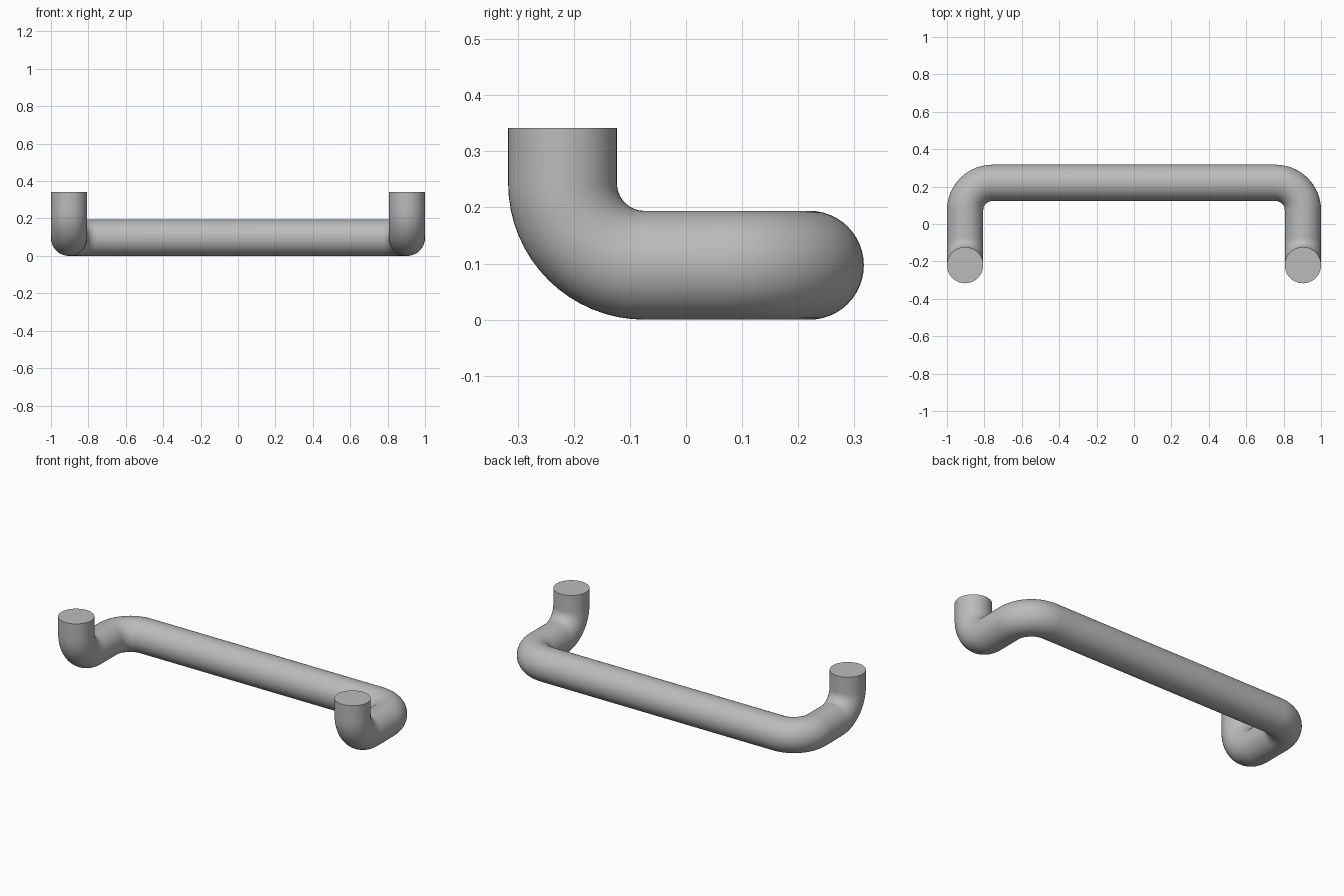
import bpy, bmesh, math
from mathutils import Vector, Matrix

cube = bpy.data.objects.get("Cube")
if cube:
    bpy.data.objects.remove(cube)

TUBE = 0.097      # tube radius
BEND = 0.146      # bend radius on the centre line
SIDES = 48
STEPS = 16

metal = bpy.data.materials.new("grey_metal")
metal.use_nodes = True
colour = (0.5, 0.5, 0.5, 1)
metal.diffuse_color = colour
metal.node_tree.nodes["Principled BSDF"].inputs["Base Color"].default_value = colour

# Corners of the centre line: mounting end, foot, grip, grip, foot, mounting end
x, front, back, low, top = 1 - TUBE, -0.22, 0.22, TUBE, 0.342
half = [Vector((x, front, top)), Vector((x, front, low)), Vector((x, back, low))]
corners = half + [Vector((-p.x, p.y, p.z)) for p in reversed(half)]


def rounded_path(points):
    """Return (position, tangent) pairs with a circular arc at each inner corner."""
    path = [(points[0], (points[1] - points[0]).normalized())]
    for a, b, c in zip(points, points[1:], points[2:]):
        d1, d2 = (b - a).normalized(), (c - b).normalized()
        centre = b - d1 * BEND + d2 * BEND
        for i in range(STEPS + 1):
            t = math.pi / 2 * i / STEPS
            path.append((centre + (d1 * math.sin(t) - d2 * math.cos(t)) * BEND,
                         d1 * math.cos(t) + d2 * math.sin(t)))
    path.append((points[-1], (points[-1] - points[-2]).normalized()))
    return path


# Sweep a circle along the path, turning it with the tangent
bm = bmesh.new()
path = rounded_path(corners)
spin = Matrix.Identity(3)
tangent = path[0][1]
rings = []
for pos, direction in path:
    spin = tangent.rotation_difference(direction).to_matrix() @ spin
    tangent = direction
    ring = []
    for i in range(SIDES):
        a = 2 * math.pi * i / SIDES
        ring.append(bm.verts.new(pos + spin @ Vector((math.cos(a), math.sin(a), 0)) * TUBE))
    rings.append(ring)
for r, s in zip(rings, rings[1:]):
    for i in range(SIDES):
        j = (i + 1) % SIDES
        bm.faces.new((r[i], r[j], s[j], s[i]))

# Flat mounting ends
bm.faces.new(rings[0])
bm.faces.new(rings[-1])
bmesh.ops.recalc_face_normals(bm, faces=bm.faces)

mesh = bpy.data.meshes.new("handle_bar")
bm.to_mesh(mesh)
bm.free()
mesh.materials.append(metal)
handle = bpy.data.objects.new("handle_bar", mesh)
bpy.context.collection.objects.link(handle)
bpy.context.view_layer.objects.active = handle
handle.select_set(True)
bpy.ops.object.shade_smooth_by_angle(angle=math.radians(40))
